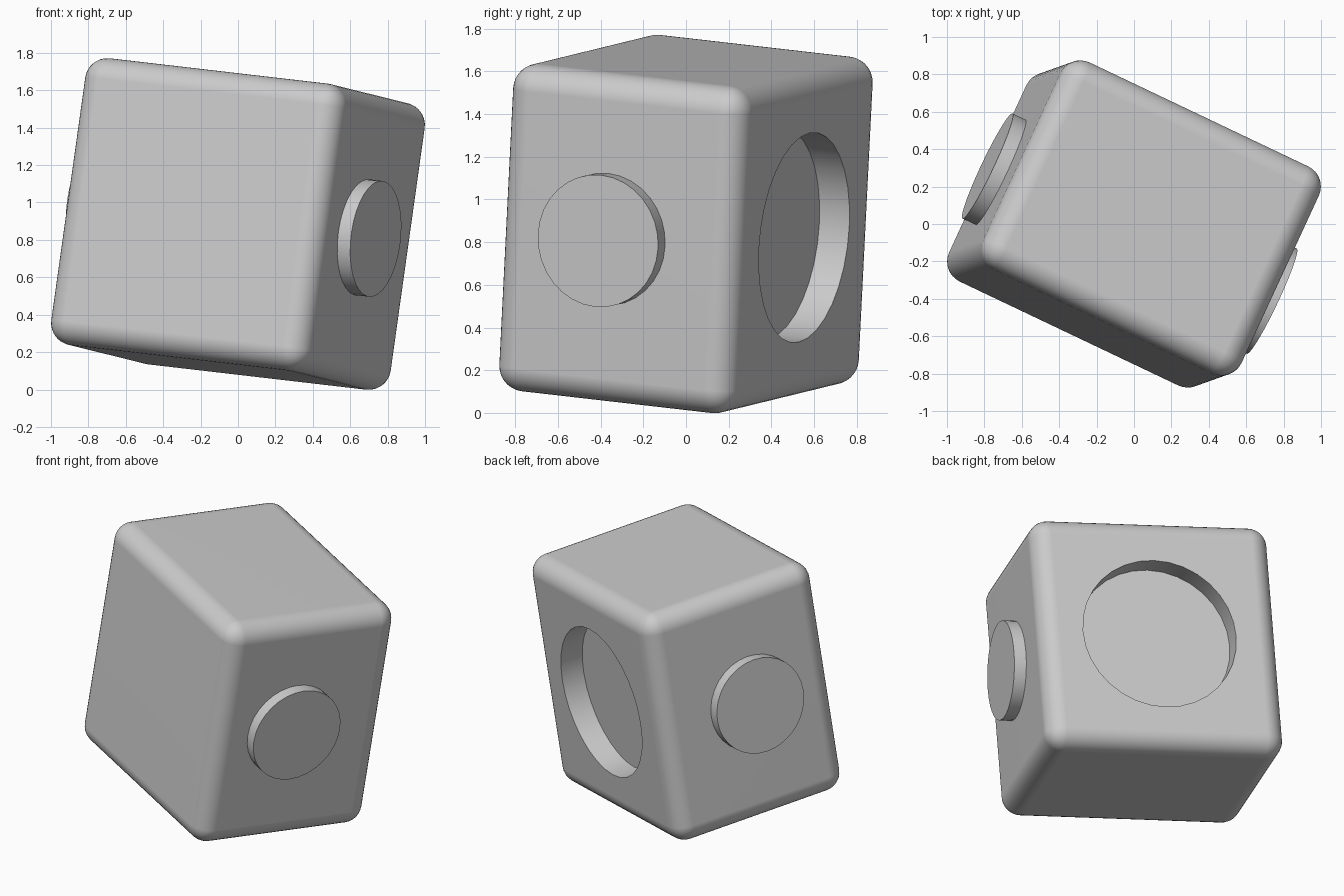
import bpy
import math
from mathutils import Matrix, Vector

if "Cube" in bpy.data.objects:
    bpy.data.objects.remove(bpy.data.objects["Cube"], do_unlink=True)

# Plain grey material
grey = bpy.data.materials.new("plain_grey")
grey.use_nodes = True
colour = (0.6, 0.6, 0.6, 1)
grey.diffuse_color = colour
grey.node_tree.nodes["Principled BSDF"].inputs["Base Color"].default_value = colour

# Tilted frame of the block: width, depth and height axes
up = Vector((0.14, 0.05, 1)).normalized()
width = Vector((1, -0.475, -0.113))
width = (width - up * width.dot(up)).normalized()
depth = up.cross(width)
frame = Matrix((width, depth, up)).transposed().to_4x4()
frame.translation = (0, 0, 0.885)

HALF = Vector((0.769, 0.613, 0.775))


def finish(obj, name, local):
    """Name the part, colour it and place it in the tilted frame."""
    obj.name = obj.data.name = name
    obj.data.materials.append(grey)
    obj.matrix_world = frame @ local
    return obj


def cylinder(name, radius, length, centre, axis):
    bpy.ops.mesh.primitive_cylinder_add(vertices=32, radius=radius, depth=length)
    turn = Vector(axis).to_track_quat('Z', 'Y').to_matrix().to_4x4()
    return finish(bpy.context.object, name, Matrix.Translation(centre) @ turn)


def smooth(obj):
    bpy.ops.object.select_all(action='DESELECT')
    obj.select_set(True)
    bpy.context.view_layer.objects.active = obj
    bpy.ops.object.shade_smooth_by_angle(angle=math.radians(30))


# Rounded block
bpy.ops.mesh.primitive_cube_add(size=2)
block = bpy.context.object
block.data.transform(Matrix.Diagonal(HALF).to_4x4())
finish(block, "rounded_block", Matrix.Identity(4))
bevel = block.modifiers.new("rounded_edges", 'BEVEL')
bevel.width = 0.12
bevel.segments = 8
bevel.limit_method = 'NONE'

# Round recess in the back
cutter = cylinder("recess_cutter", 0.495, 0.31, (0, HALF.y, 0), (0, 1, 0))
cut = block.modifiers.new("recess", 'BOOLEAN')
cut.operation = 'DIFFERENCE'
cut.solver = 'EXACT'
cut.object = cutter

bpy.context.view_layer.update()
bpy.context.view_layer.objects.active = block
for modifier in ("rounded_edges", "recess"):
    bpy.ops.object.modifier_apply(modifier=modifier)
bpy.data.objects.remove(cutter, do_unlink=True)
smooth(block)
weighted = block.modifiers.new("flat_sides", 'WEIGHTED_NORMAL')
weighted.keep_sharp = True

# Round bosses on both sides
for side, name in ((1, "left_boss"), (-1, "right_boss")):
    centre = (side * (HALF.x + 0.027), -0.057, 0.003)
    smooth(cylinder(name, 0.312, 0.1, centre, (side, 0, 0)))
